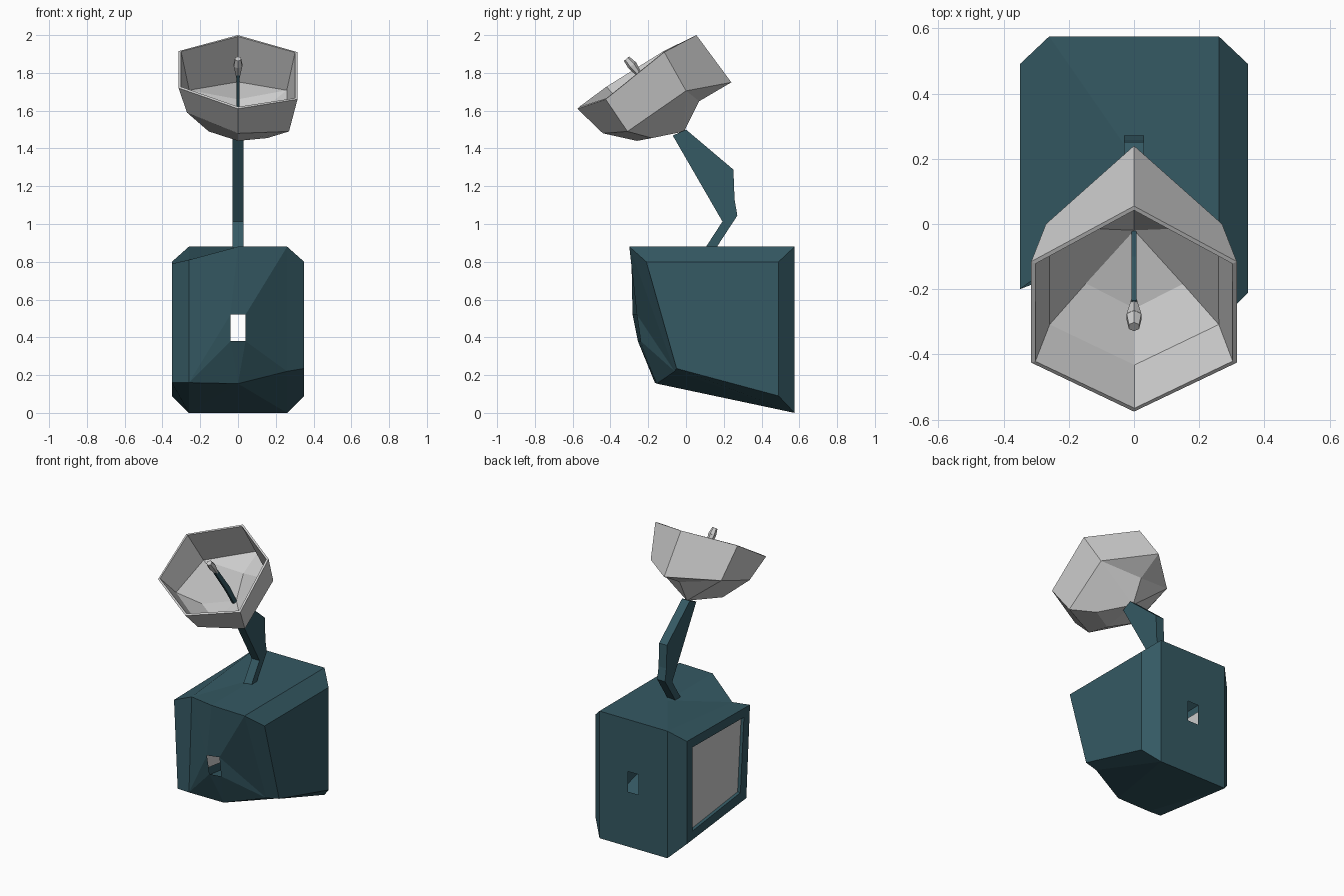
import bpy, bmesh
from mathutils import Vector

if "Cube" in bpy.data.objects:
    bpy.data.objects.remove(bpy.data.objects["Cube"])

teal = bpy.data.materials.new("dark_teal")
teal.diffuse_color = (0.035, 0.10, 0.125, 1)
teal.use_nodes = True
teal.node_tree.nodes["Principled BSDF"].inputs["Base Color"].default_value = teal.diffuse_color


def make(name, bm, mat=None):
    bmesh.ops.recalc_face_normals(bm, faces=bm.faces)
    me = bpy.data.meshes.new(name)
    bm.to_mesh(me)
    bm.free()
    if mat:
        me.materials.append(mat)
    ob = bpy.data.objects.new(name, me)
    bpy.context.collection.objects.link(ob)
    return ob


def section(bm, x, pts):
    """Points of a y-z outline at a given x."""
    return [bm.verts.new((x, y, z)) for y, z in pts]


def bridge(bm, a, b):
    """Quads between two closed loops of equal length."""
    n = len(a)
    return [bm.faces.new((a[i], a[(i + 1) % n], b[(i + 1) % n], b[i])) for i in range(n)]


def extrude_profile(name, pts, width, mat=None):
    bm = bmesh.new()
    a, b = section(bm, -width / 2, pts), section(bm, width / 2, pts)
    bridge(bm, a, b)
    bm.faces.new(a)
    bm.faces.new(b)
    return make(name, bm, mat)


def cone(name, p, q, r1, r2, sides, mat=None):
    bm = bmesh.new()
    p, q = Vector(p), Vector(q)
    bmesh.ops.create_cone(bm, cap_ends=True, segments=sides, radius1=r1, radius2=r2,
                          depth=(q - p).length)
    ob = make(name, bm, mat)
    ob.location = (p + q) / 2
    ob.rotation_euler = (q - p).to_track_quat('Z', 'Y').to_euler()


# Body: hollow shell with raised side panels; order is top front, top back, bottom back, bottom front
bm = bmesh.new()
back = [(.575, .88), (.575, 0)]
panel_back = [(.49, .80), (.49, .09)]
R = section(bm, .26, [(-.30, .88), *back, (-.06, .22)])
RP = section(bm, .35, [(-.21, .80), *panel_back, (-.05, .235)])
L = section(bm, -.26, [(-.135, .81), *back, (-.165, .16)])
LP = section(bm, -.35, [(-.20, .79), *panel_back, (-.16, .16)])
bridge(bm, R, RP)
bridge(bm, L, LP)
bm.faces.new(RP)
left_panel = bm.faces.new(LP)
top_mid = bm.verts.new((0, -.29, .88))
low_mid = bm.verts.new((0, -.155, .155))
hub = bm.verts.new((0, .2, .88))
# Top fan and underside
rim = [L[0], top_mid, R[0], R[1], L[1]]
for i in range(5):
    bm.faces.new((rim[i], rim[(i + 1) % 5], hub))
bm.faces.new((L[3], low_mid, L[2]))
bm.faces.new((low_mid, R[2], L[2]))
bm.faces.new((low_mid, R[3], R[2]))
# Back wall around its square hole
bh = [bm.verts.new((x, .575, z)) for x, z in ((-.04, .52), (.04, .52), (.04, .38), (-.04, .38))]
bridge(bm, [L[1], R[1], R[2], L[2]], bh)
# Faceted front around its hole
tl, tr, br, bl = [bm.verts.new(c) for c in ((-.04, -.283, .52), (.04, -.26, .52),
                                          (.04, -.24, .38), (-.04, -.255, .38))]
for f in ((L[0], top_mid, tl), (top_mid, R[0], tr, tl), (R[0], R[3], tr), (tr, R[3], br),
          (R[3], low_mid, br), (low_mid, bl, br), (low_mid, L[3], bl),
          (L[3], L[0], tl), (L[3], tl, bl)):
    bm.faces.new(f)
# Recess in the left side, its floor becomes the grey panel
bmesh.ops.recalc_face_normals(bm, faces=bm.faces)
bmesh.ops.inset_individual(bm, faces=[left_panel], thickness=.09, depth=0)
bmesh.ops.inset_individual(bm, faces=[left_panel], thickness=.003, depth=-.02)
corners = [v.co.copy() for v in left_panel.verts]
bmesh.ops.delete(bm, geom=[left_panel], context='FACES_ONLY')
make("body", bm, teal)

bm = bmesh.new()
bm.faces.new([bm.verts.new(c) for c in reversed(corners)])
make("side_panel", bm)

# Bent support arm
extrude_profile("arm", [(.103, .875), (.193, 1.013), (-.07, 1.468), (0, 1.50), (.251, 1.288),
                        (.257, 1.13), (.272, 1.045), (.161, .875)], .06, teal)

# Dish: six-sided rim, a lower ring, then a pointed floor
bm = bmesh.new()
V = lambda *c: bm.verts.new(c)
rim = [V(0, .055, 2.0), V(.315, -.115, 1.91), V(.315, -.425, 1.66),
       V(0, -.575, 1.61), V(-.315, -.425, 1.72), V(-.315, -.115, 1.915)]
low = [V(0, .24, 1.75), V(.27, 0, 1.705), V(.27, -.31, 1.49),
       V(0, -.44, 1.48), V(-.27, -.31, 1.59), V(-.27, 0, 1.705)]
bridge(bm, rim, low)
heel, socket, toe = V(0, .07, 1.65), V(0, -.01, 1.49), V(0, -.26, 1.44)
for sx, near, far in ((1, low[1], low[2]), (-1, low[5], low[4])):
    side = V(sx * .155, -.18, 1.455 if sx > 0 else 1.49)
    for f in ((low[0], near, heel), (near, socket, heel), (near, far, side, socket),
              (far, low[3], toe, side), (socket, side, toe)):
        bm.faces.new(f)
dish = make("dish", bm)
mod = dish.modifiers.new("thickness", 'SOLIDIFY')
mod.thickness = .015
mod.offset = -1

# Feed rod and its tip
extrude_profile("feed_rod", [(-.05, 1.49), (-.02, 1.50), (-.10, 1.63), (-.235, 1.80),
                             (-.26, 1.785), (-.13, 1.61)], .016, teal)
cone("feed_tip", (0, -.235, 1.775), (0, -.285, 1.84), .010, .026, 6)
cone("feed_cap", (0, -.285, 1.84), (0, -.315, 1.875), .026, .018, 6)
